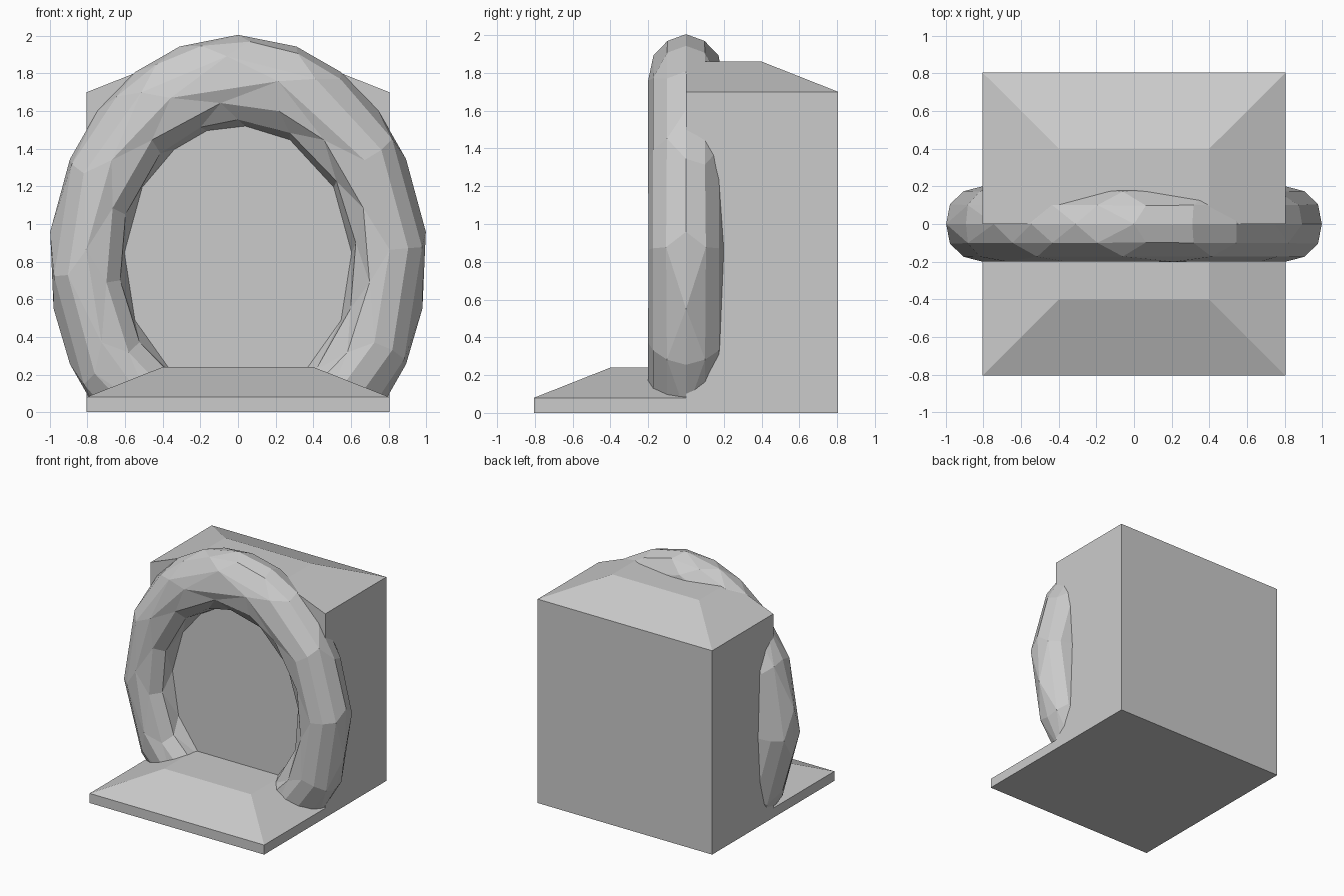
import bpy
import bmesh
import math

cube = bpy.data.objects.get("Cube")
if cube:
    bpy.data.objects.remove(cube, do_unlink=True)

# One plain grey for everything
GREY = (0.6, 0.6, 0.6, 1.0)
stone = bpy.data.materials.new("pale grey")
stone.use_nodes = True
stone.diffuse_color = GREY
stone.node_tree.nodes["Principled BSDF"].inputs["Base Color"].default_value = GREY


def add_object(name, bm):
    mesh = bpy.data.meshes.new(name)
    bmesh.ops.recalc_face_normals(bm, faces=bm.faces)
    bm.to_mesh(mesh)
    bm.free()
    mesh.materials.append(stone)
    obj = bpy.data.objects.new(name, mesh)
    bpy.context.collection.objects.link(obj)
    return obj


def half_block(name, side, shoulder, top, wide=0.805, narrow=0.4):
    """Half of a square block with a sloped cap, cut flat at y = 0."""
    bm = bmesh.new()
    rings = []
    for z, w in ((0, wide), (shoulder, wide), (top, narrow)):
        corners = ((-w, 0), (w, 0), (w, side * w), (-w, side * w))
        rings.append([bm.verts.new((x, y, z)) for x, y in corners])
    bm.faces.new(rings[0])
    bm.faces.new(rings[-1])
    for low, high in zip(rings, rings[1:]):
        for i in range(4):
            j = (i + 1) % 4
            bm.faces.new((low[i], low[j], high[j], high[i]))
    return add_object(name, bm)


# Low front step and tall back block
half_block("front_step", -1, 0.08, 0.24)
half_block("back_block", 1, 1.7, 1.86)

# Tall oval ring, reduced to uneven facets
bpy.ops.mesh.primitive_torus_add(major_segments=48, minor_segments=12,
                                 major_radius=0.8, minor_radius=0.2,
                                 location=(0, 0, 0.8),
                                 rotation=(math.pi / 2, 0, 0))
ring = bpy.context.object
ring.name = ring.data.name = "ring"
ring.scale.y = 1.2
bpy.ops.object.transform_apply(location=True, rotation=True, scale=True)
ring.data.materials.clear()
ring.data.materials.append(stone)
facets = ring.modifiers.new("facets", "DECIMATE")
facets.ratio = 0.3
bpy.ops.object.modifier_apply(modifier=facets.name)

# Trim the ring where it sinks into the step
bm = bmesh.new()
bm.from_mesh(ring.data)
cut = bmesh.ops.bisect_plane(bm, geom=bm.verts[:] + bm.edges[:] + bm.faces[:],
                             plane_co=(0, 0, 0.05), plane_no=(0, 0, 1),
                             clear_inner=True)
rim = [e for e in cut["geom_cut"] if isinstance(e, bmesh.types.BMEdge)]
bmesh.ops.holes_fill(bm, edges=rim)
for face in bm.faces:
    face.smooth = False
bm.to_mesh(ring.data)
bm.free()
